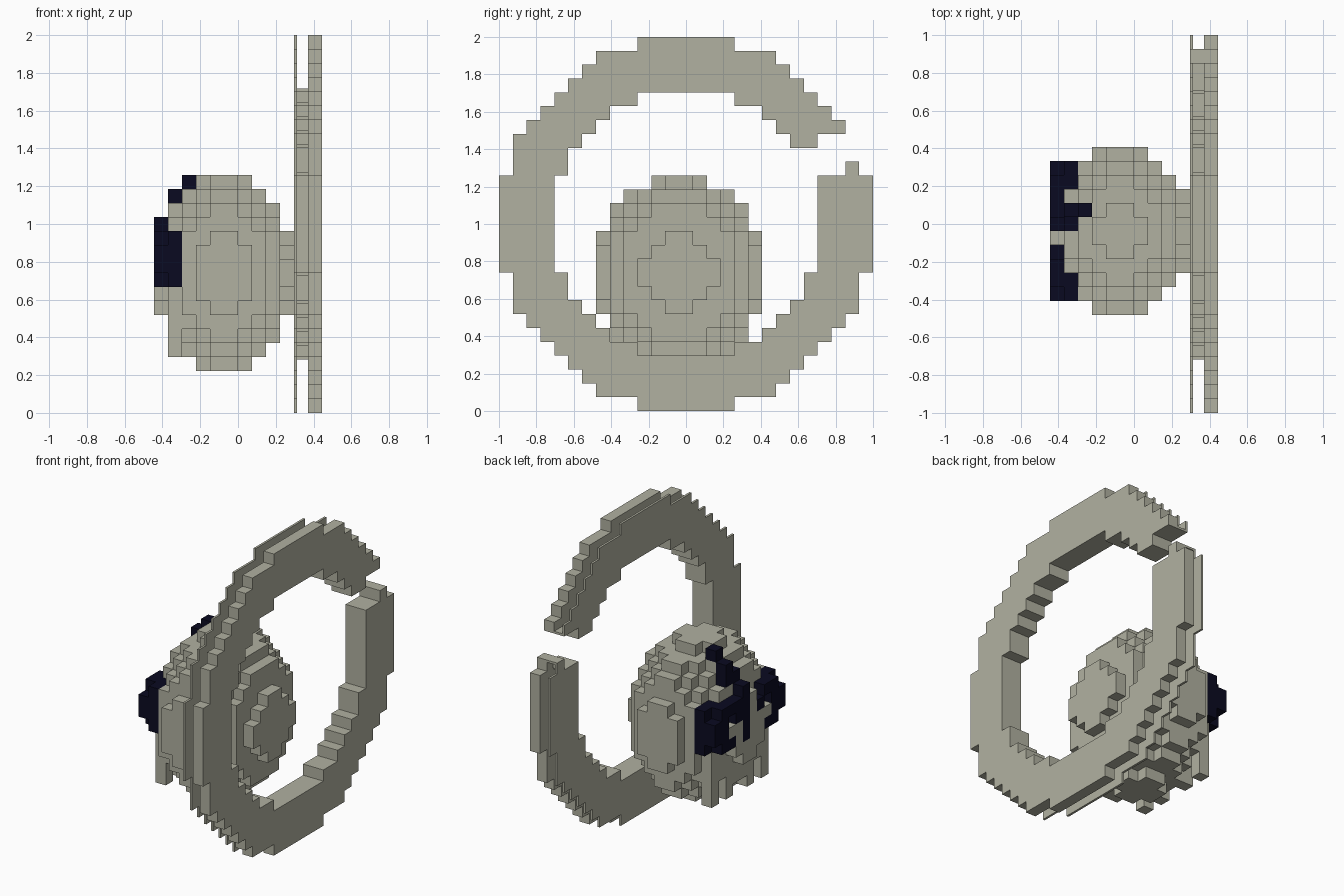
import bpy, bmesh
from mathutils import Vector

if "Cube" in bpy.data.objects:
    bpy.data.objects.remove(bpy.data.objects["Cube"], do_unlink=True)

V = 2 / 27            # size of one block
X0 = -6 * V           # left side of the block grid
THIN = 0.2 * V        # sheet thickness


def material(name, rgb):
    m = bpy.data.materials.new(name)
    m.use_nodes = True
    m.diffuse_color = (*rgb, 1)
    m.node_tree.nodes["Principled BSDF"].inputs["Base Color"].default_value = (*rgb, 1)
    return m


STONE = material("pale_stone", (0.44, 0.44, 0.355))
NAVY = material("dark_navy", (0.003, 0.003, 0.015))

# the four corners of each face of a unit block, keyed by outward direction
FACES = {
    (-1, 0, 0): ((0, 0, 0), (0, 0, 1), (0, 1, 1), (0, 1, 0)),
    (1, 0, 0): ((1, 0, 0), (1, 1, 0), (1, 1, 1), (1, 0, 1)),
    (0, -1, 0): ((0, 0, 0), (1, 0, 0), (1, 0, 1), (0, 0, 1)),
    (0, 1, 0): ((0, 1, 0), (0, 1, 1), (1, 1, 1), (1, 1, 0)),
    (0, 0, -1): ((0, 0, 0), (0, 1, 0), (1, 1, 0), (1, 0, 0)),
    (0, 0, 1): ((0, 0, 1), (1, 0, 1), (1, 1, 1), (0, 1, 1)),
}


def add_box(bm, lo, hi, directions=FACES):
    for d in directions:
        bm.faces.new([bm.verts.new([hi[a] if c[a] else lo[a] for a in range(3)])
                      for c in FACES[d]])


def finish(bm, name, mat):
    bmesh.ops.remove_doubles(bm, verts=bm.verts, dist=1e-5)
    me = bpy.data.meshes.new(name)
    bm.to_mesh(me)
    bm.free()
    me.materials.append(mat)
    ob = bpy.data.objects.new(name, me)
    bpy.context.collection.objects.link(ob)
    return ob


def blocks(name, cells, mat, x_start=X0, depth=V):
    """Outer skin of a set of grid blocks."""
    bm = bmesh.new()
    for i, j, k in cells:
        lo = Vector((x_start + i * depth, -1 + j * V, k * V))
        skin = [d for d in FACES if (i + d[0], j + d[1], k + d[2]) not in cells]
        add_box(bm, lo, lo + Vector((depth, V, V)), skin)
    return finish(bm, name, mat)


# broken ring
def in_disc(j, k):
    return (j - 13) ** 2 + (k - 13) ** 2 <= 180


def in_ring(j, k):
    if not in_disc(j, k) or (j - 13) ** 2 + (k - 13) ** 2 <= 90:
        return False
    gap = 17 <= k <= 19 and j > 13
    if (k == 19 and j < 23) or (j, k) == (25, 17):
        gap = False
    return not gap


ring = {(0, j, k) for j in range(27) for k in range(27) if in_ring(j, k)}
blocks("ring_outer_plate", ring, STONE, 5 * V, V)
blocks("ring_inner_plate", ring, STONE, 4 * V, THIN)

# thin walls joining both plates along the hole and the break
bm = bmesh.new()
for _, j, k in sorted(ring):
    for dj, dk in ((1, 0), (-1, 0), (0, 1), (0, -1)):
        if in_disc(j + dj, k + dk) and not in_ring(j + dj, k + dk):
            lo = [4 * V + THIN, -1 + j * V, k * V]
            hi = [5 * V, -1 + (j + 1) * V, (k + 1) * V]
            for axis, d in ((1, dj), (2, dk)):
                if d > 0:
                    lo[axis] = hi[axis] - THIN
                elif d < 0:
                    hi[axis] = lo[axis] + THIN
            add_box(bm, lo, hi)
finish(bm, "ring_channel_wall", STONE)

# dark face: two open eye rims, a centre bar and a strand over the forehead
dark = {(1, 14, 14), (1, 13, 14), (1, 14, 15), (2, 14, 16), (0, 14, 11), (0, 14, 12)}
dark |= {(0, 13, k) for k in range(9, 14)}
for mirror in (False, True):
    def col(j):
        return 25 - j if mirror else j
    dark |= {(1, col(j), k) for j in (8, 9) for k in range(9, 13)}
    dark |= {(0, col(j), k) for j in (9, 10) for k in (9, 12)}
    dark |= {(0, col(8), 10), (0, col(8), 11), (0, col(9), 10), (0, col(9), 11),
             (0, col(11), 11)}
blocks("face_markings", dark, NAVY)

# egg-shaped head with short teeth hanging under the face
head = {(i, j, k) for i in range(10) for j in range(7, 19) for k in range(3, 17)
        if ((i - 4.5) / 5) ** 2 + ((j - 12.5) / 6) ** 2 + ((k - 9.5) / 7) ** 2 <= 1}
head |= {(1, j, k) for j in (9, 11, 14, 16) for k in (4, 5, 6)}
blocks("head", head - dark, STONE)
